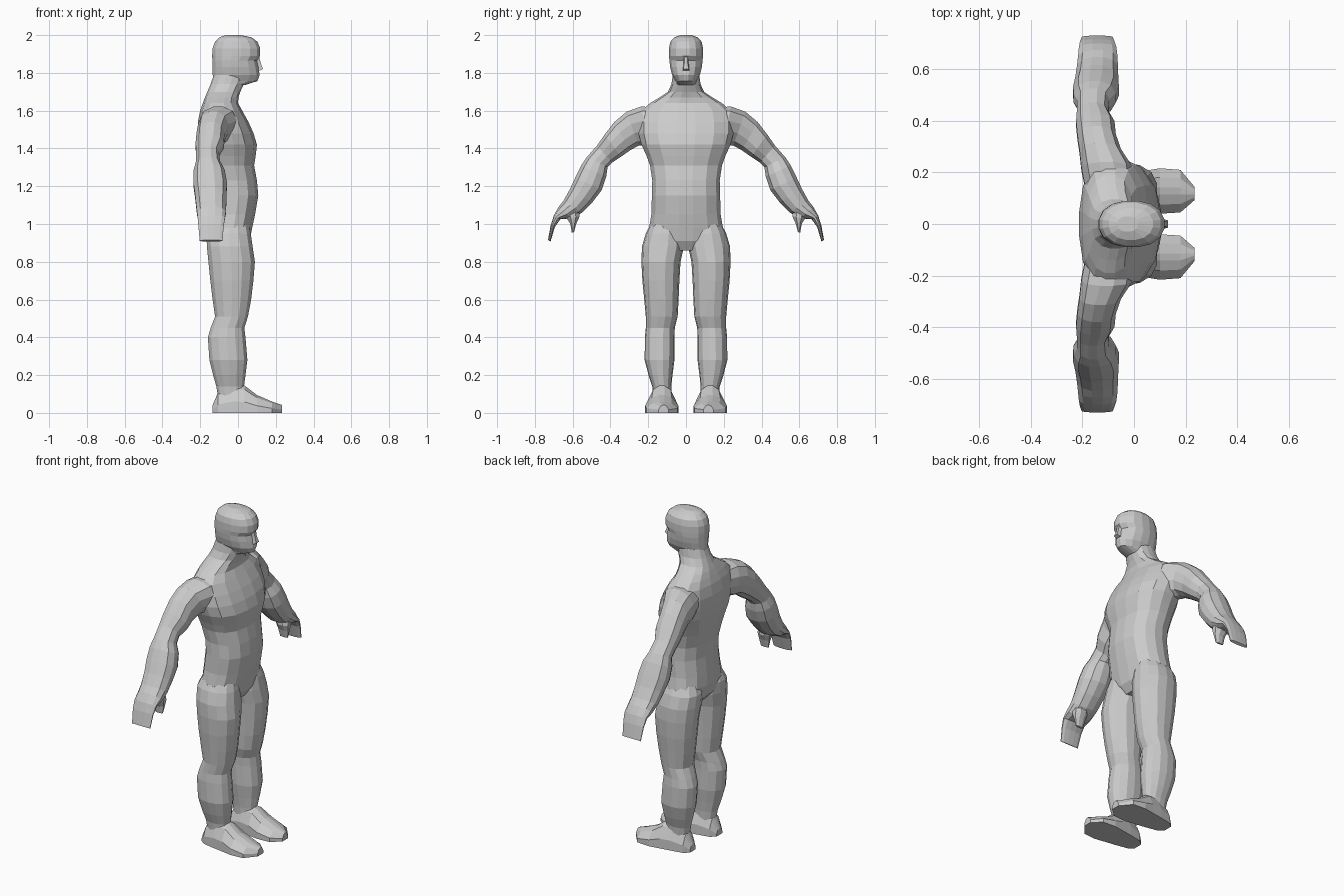
import bpy, bmesh, math
from mathutils import Vector


def loft(name, rings, mirror=False):
    """Skin a closed mesh over equal-length rings of points."""
    bm = bmesh.new()
    s = -1 if mirror else 1
    rows = [[bm.verts.new((p[0], s * p[1], p[2])) for p in r] for r in rings]
    n = len(rows[0])
    for a, b in zip(rows, rows[1:]):
        for i in range(n):
            j = (i + 1) % n
            bm.faces.new((a[i], a[j], b[j], b[i]))
    bm.faces.new(rows[0])
    bm.faces.new(rows[-1])
    bmesh.ops.recalc_face_normals(bm, faces=bm.faces)
    me = bpy.data.meshes.new(name)
    bm.to_mesh(me)
    bm.free()
    ob = bpy.data.objects.new(name, me)
    bpy.context.collection.objects.link(ob)
    return ob


def ring(c, u, v, n=16, p=2.3):
    """Rounded-box ring around c with half axes u and v."""
    c, u, v = Vector(c), Vector(u), Vector(v)
    pts = []
    for i in range(n):
        t = 2 * math.pi * (i + 0.5) / n
        a, b = math.cos(t), math.sin(t)
        k = 1 / (abs(a) ** p + abs(b) ** p) ** (1 / p)
        pts.append(c + u * a * k * 1.01 + v * b * k * 1.01)
    return pts


def slab(z, x0, x1, y0, y1, n=16, p=2.3):
    """Horizontal ring from its extents."""
    return ring(((x0 + x1) / 2, (y0 + y1) / 2, z), ((x1 - x0) / 2, 0, 0),
                (0, (y1 - y0) / 2, 0), n, p)


def limb(oy, oz, iy, iz, x0, x1, n=12, p=2.4):
    """Slanted ring between an outer and an inner silhouette point."""
    return ring(((x0 + x1) / 2, (oy + iy) / 2, (oz + iz) / 2), ((x1 - x0) / 2, 0, 0),
                (0, (oy - iy) / 2, (oz - iz) / 2), n, p)


def union(target, part):
    m = target.modifiers.new("join", 'BOOLEAN')
    m.operation, m.solver, m.object = 'UNION', 'EXACT', part
    bpy.context.view_layer.objects.active = target
    bpy.ops.object.modifier_apply(modifier=m.name)
    bpy.data.objects.remove(part)


# Torso and neck: z, back, front, half width
torso = [(0.86, -0.11, 0.03, 0.11), (0.91, -0.155, 0.06, 0.18), (0.98, -0.17, 0.075, 0.195),
         (1.05, -0.165, 0.09, 0.183), (1.15, -0.155, 0.107, 0.18), (1.23, -0.16, 0.1, 0.178),
         (1.31, -0.178, 0.085, 0.19), (1.36, -0.19, 0.093, 0.208), (1.42, -0.205, 0.1, 0.235),
         (1.48, -0.212, 0.082, 0.25), (1.54, -0.212, 0.055, 0.25), (1.6, -0.2, 0.022, 0.235),
         (1.64, -0.186, 0.0, 0.19), (1.67, -0.175, 0.002, 0.14), (1.7, -0.162, 0.012, 0.095),
         (1.74, -0.145, 0.03, 0.077), (1.79, -0.128, 0.04, 0.07)]
body = loft("body", [slab(z, b, f, -w, w, p=2.5) for z, b, f, w in torso])

# Head: z, back, front, half width
head = [(1.735, -0.11, 0.035, 0.055), (1.757, -0.13, 0.104, 0.056), (1.79, -0.134, 0.115, 0.074),
        (1.83, -0.135, 0.108, 0.084), (1.865, -0.136, 0.1, 0.088), (1.89, -0.137, 0.118, 0.09),
        (1.93, -0.135, 0.118, 0.09), (1.965, -0.122, 0.103, 0.083), (1.988, -0.098, 0.073, 0.062),
        (2.0, -0.065, 0.015, 0.03)]
union(body, loft("head", [slab(z, b, f, -w, w, p=2.25) for z, b, f, w in head]))

# Nose wedge
union(body, loft("nose", [[(0.08, -0.02, z), (x, -w, z), (x, w, z), (0.08, 0.02, z)]
                          for z, x, w in [(1.812, 0.115, 0.018), (1.82, 0.132, 0.014),
                                          (1.85, 0.121, 0.009), (1.888, 0.112, 0.009)]]))

# Arm: outer y, z, inner y, z, back x, front x
arm = [(0.16, 1.62, 0.12, 1.45, -0.19, 0.0), (0.24, 1.622, 0.19, 1.42, -0.205, -0.005),
       (0.315, 1.595, 0.25, 1.415, -0.212, -0.05), (0.38, 1.54, 0.295, 1.39, -0.22, -0.07),
       (0.43, 1.475, 0.345, 1.355, -0.225, -0.075), (0.472, 1.415, 0.39, 1.325, -0.222, -0.1),
       (0.525, 1.355, 0.415, 1.3, -0.222, -0.095), (0.555, 1.31, 0.422, 1.25, -0.235, -0.07),
       (0.587, 1.245, 0.445, 1.18, -0.237, -0.058), (0.615, 1.185, 0.495, 1.115, -0.228, -0.06),
       (0.648, 1.125, 0.55, 1.06, -0.222, -0.062), (0.675, 1.09, 0.605, 1.03, -0.218, -0.063),
       (0.7, 1.045, 0.665, 1.025, -0.214, -0.068), (0.716, 0.995, 0.694, 0.985, -0.21, -0.075),
       (0.731, 0.915, 0.717, 0.907, -0.203, -0.082)]
# Thumb
thumb = [(0.64, 1.07, 0.565, 1.075, -0.17, -0.075), (0.632, 1.03, 0.562, 1.04, -0.155, -0.07),
         (0.613, 1.0, 0.58, 1.003, -0.145, -0.075), (0.605, 0.955, 0.592, 0.957, -0.135, -0.085)]
# Leg: z, back, front, inner y, outer y
leg = [(1.02, -0.14, 0.05, 0.03, 0.175), (0.95, -0.168, 0.068, 0.015, 0.212),
       (0.88, -0.165, 0.078, 0.012, 0.232), (0.8, -0.157, 0.09, 0.03, 0.235),
       (0.7, -0.147, 0.082, 0.036, 0.23), (0.6, -0.135, 0.07, 0.04, 0.22),
       (0.51, -0.122, 0.053, 0.045, 0.212), (0.45, -0.145, 0.034, 0.06, 0.212),
       (0.4, -0.16, 0.04, 0.062, 0.217), (0.28, -0.152, 0.05, 0.062, 0.218),
       (0.2, -0.132, 0.04, 0.072, 0.198), (0.14, -0.115, 0.032, 0.078, 0.178),
       (0.05, -0.1, 0.03, 0.08, 0.17)]
# Foot: x, inner y, outer y, height
foot = [(-0.135, 0.1, 0.155, 0.04), (-0.105, 0.075, 0.18, 0.11), (-0.03, 0.06, 0.195, 0.15),
        (0.035, 0.05, 0.205, 0.145), (0.1, 0.04, 0.216, 0.095), (0.18, 0.045, 0.21, 0.06),
        (0.234, 0.092, 0.145, 0.042)]
outline = [(0, 0), (0, 0.4), (0.2, 0.85), (0.42, 1), (0.58, 1), (0.8, 0.85), (1, 0.4), (1, 0)]

for side in (False, True):
    union(body, loft("arm", [limb(*r) for r in arm], side))
    union(body, loft("thumb", [limb(*r, n=8) for r in thumb], side))
    lower = loft("leg", [slab(*r, n=14) for r in leg], side)
    union(lower, loft("foot", [[(x, a + (b - a) * u, h * v) for u, v in outline]
                               for x, a, b, h in foot], side))
    union(body, lower)
